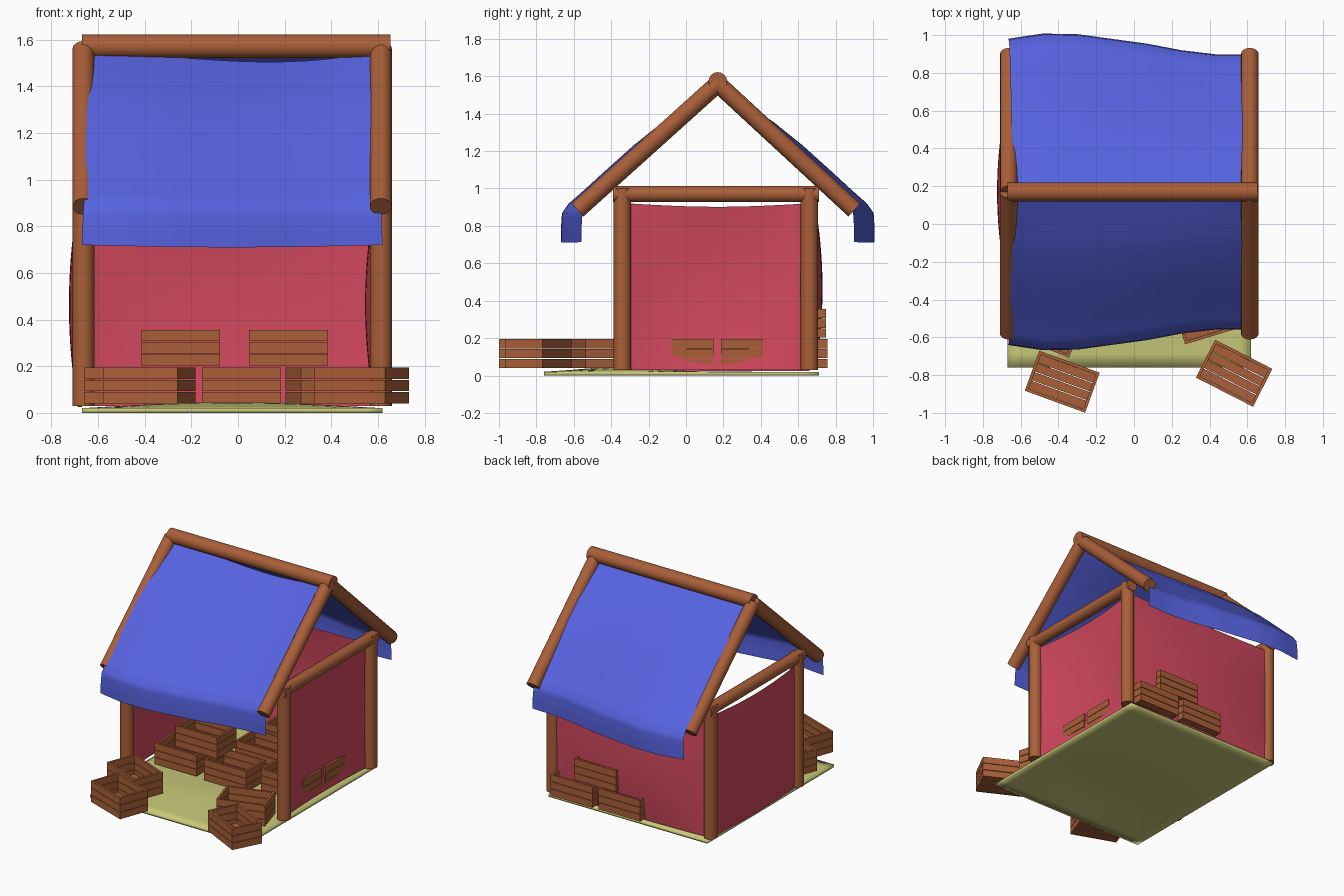
import bpy
import bmesh
from math import sin, pi, exp, radians
from mathutils import Matrix, Vector

cube = bpy.data.objects.get("Cube")
if cube:
    bpy.data.objects.remove(cube)


def material(name, rgb):
    m = bpy.data.materials.new(name)
    m.use_nodes = True
    m.diffuse_color = (*rgb, 1)
    m.node_tree.nodes["Principled BSDF"].inputs["Base Color"].default_value = (*rgb, 1)
    return m


WOOD = material("brown wood", (0.40, 0.115, 0.04))
BLUE = material("blue cloth", (0.095, 0.125, 0.75))
RED = material("red cloth", (0.64, 0.065, 0.11))
MAT = material("straw mat", (0.58, 0.58, 0.19))


def add_object(name, mesh, mat=None):
    ob = bpy.data.objects.new(name, mesh)
    bpy.context.collection.objects.link(ob)
    if mat:
        mesh.materials.append(mat)
    return ob


def smooth(ob, angle=40):
    bpy.ops.object.select_all(action="DESELECT")
    ob.select_set(True)
    bpy.context.view_layer.objects.active = ob
    bpy.ops.object.shade_smooth_by_angle(angle=radians(angle))


def log(name, start, end, radius=0.047):
    """Round timber between two points."""
    a, b = Vector(start), Vector(end)
    turn = (b - a).to_track_quat("Z", "Y").to_matrix().to_4x4()
    bm = bmesh.new()
    bmesh.ops.create_cone(bm, cap_ends=True, segments=16, radius1=radius, radius2=radius,
                          depth=(b - a).length,
                          matrix=Matrix.Translation((a + b) / 2) @ turn)
    mesh = bpy.data.meshes.new(name)
    bm.to_mesh(mesh)
    bm.free()
    smooth(add_object(name, mesh, WOOD))


def sheet(name, shape, mat, nu=20, nv=20):
    """Cloth surface from a function of u and v in 0..1."""
    bm = bmesh.new()
    rows = [[bm.verts.new(shape(i / nu, j / nv)) for j in range(nv + 1)] for i in range(nu + 1)]
    for r, s in zip(rows, rows[1:]):
        for j in range(nv):
            bm.faces.new((r[j], s[j], s[j + 1], r[j + 1]))
    mesh = bpy.data.meshes.new(name)
    bm.to_mesh(mesh)
    bm.free()
    ob = add_object(name, mesh, mat)
    smooth(ob, 60)
    return ob


def mix(a, b, t):
    return a + (b - a) * t


def along(points, t):
    """Interpolate evenly through a list of points."""
    k = min(int(t * (len(points) - 1)), len(points) - 2)
    f = t * (len(points) - 1) - k
    return [mix(p, q, f) for p, q in zip(points[k], points[k + 1])]


# Timber frame
LEFT, RIGHT = 0.613, -0.663
FRONT, BACK = -0.34, 0.66
RIDGE = 0.17
for side, x in (("left", LEFT), ("right", RIGHT)):
    log(f"front_{side}_post", (x, FRONT, 0.03), (x, FRONT, 1.0))
    log(f"back_{side}_post", (x, BACK, 0.03), (x, BACK, 1.0))
    log(f"{side}_side_beam", (x, FRONT - 0.05, 0.97), (x, BACK + 0.05, 0.97), 0.043)
    for end, d in (("front", -0.75), ("back", 0.73)):
        log(f"{end}_{side}_rafter", (x, RIDGE + d, 0.885), (x, RIDGE, 1.56))
log("ridge_beam", (-0.67, RIDGE, 1.572), (0.655, RIDGE, 1.572), 0.05)

# Roof cloths: sloping, then hanging at the eaves
SLOPE = [(0.01, 1.545), (0.15, 1.455), (0.30, 1.355), (0.45, 1.235), (0.60, 1.10),
         (0.72, 0.99), (0.80, 0.92), (0.835, 0.87), (0.84, 0.80), (0.84, 0.72)]
REACH = [(0.81,), (0.838,), (0.835,), (0.81,), (0.785,), (0.75,), (0.728,), (0.728,)]


def roof(direction, gap):
    def shape(u, v):
        d, z = along(SLOPE, v)
        reach = along(REACH, u)[0] / 0.84
        x = mix(mix(-0.64, -0.67, v), mix(0.59, 0.62, v), u)
        z -= gap * sin(pi * u ** 1.5) * (1 - v) ** 2 + 0.01 * sin(pi * u) * v ** 4
        return x, RIDGE + direction * d * reach, z
    return shape


sheet("front_roof_cloth", roof(-1, 0.04), BLUE, 21, 27)
sheet("back_roof_cloth", roof(1, 0.005), BLUE, 21, 27)


# Wall cloths, each billowing
def billow(u, v):
    return (sin(pi * u) * sin(pi * (0.08 + 0.84 * v))) ** 0.8


def top(u):
    return 0.92 - 0.018 * sin(pi * u)


sheet("left_wall_cloth", lambda u, v: (0.605 - 0.06 * billow(u, v), mix(-0.31, 0.65, u),
                                       mix(0.03, top(u), v)), RED)
sheet("right_wall_cloth", lambda u, v: (-0.67 - 0.055 * billow(u, v), mix(-0.32, 0.66, u),
                                        mix(0.025, top(u), v)), RED)
sheet("back_wall_cloth", lambda u, v: (mix(-0.66, 0.61, u), 0.675 + 0.055 * billow(u, v),
                                       mix(0.03, top(u), v)), RED)


# Floor mat with a gentle hump
def floor_shape(u, v):
    x, y = mix(-0.67, 0.62, u), mix(-0.76, 0.71, v)
    hump = 0.03 * sin(pi * u) * sin(pi * v) ** 0.5 * exp(-((y + 0.4) / 0.3) ** 2)
    return x, y, 0.02 + hump


floor = sheet("floor_mat", floor_shape, MAT)
solid = floor.modifiers.new("thickness", "SOLIDIFY")
solid.thickness = 0.02
solid.offset = -1

# Slatted crate, shared by every copy
LENGTH, WIDTH, THICK = 0.34, 0.225, 0.016
bm = bmesh.new()


def slat(center, size):
    bmesh.ops.create_cube(bm, size=1, matrix=Matrix.Translation(center) @ Matrix.Diagonal((*size, 1)))


for level in range(3):
    z = 0.025 + level * 0.0525
    for s in (-1, 1):
        slat((0, s * (WIDTH - THICK) / 2, z), (LENGTH, THICK, 0.049))
        slat((s * (LENGTH - THICK) / 2, 0, z), (THICK, WIDTH - 2 * THICK, 0.049))
for k in range(4):
    slat((0, (k - 1.5) * 0.049, 0.012), (LENGTH - 2 * THICK, 0.045, THICK))
crate_mesh = bpy.data.meshes.new("crate")
bm.to_mesh(crate_mesh)
bm.free()
crate_mesh.materials.append(WOOD)

# Crates: x, y, stacking level, turn in degrees
CRATES = [(-0.38, -0.835, 0, -20), (-0.46, -0.54, 0, -22), (0.53, -0.79, 0, -27),
          (0.40, -0.48, 0, 17), (-0.40, -0.04, 0, 0), (0.015, -0.06, 0, 0),
          (-0.247, -0.02, 1, 0), (0.41, 0.035, 0, 0), (0.41, 0.30, 0, 0),
          (0.015, 0.30, 0, 0), (0.40, 0.645, 0, 0), (0.015, 0.64, 0, 0),
          (0.217, 0.635, 1, 0)]
for n, (x, y, level, turn) in enumerate(CRATES, 1):
    crate = add_object(f"crate_{n}", crate_mesh)
    crate.location = (x, y, 0.04 + 0.162 * level)
    crate.rotation_euler.z = radians(turn)
